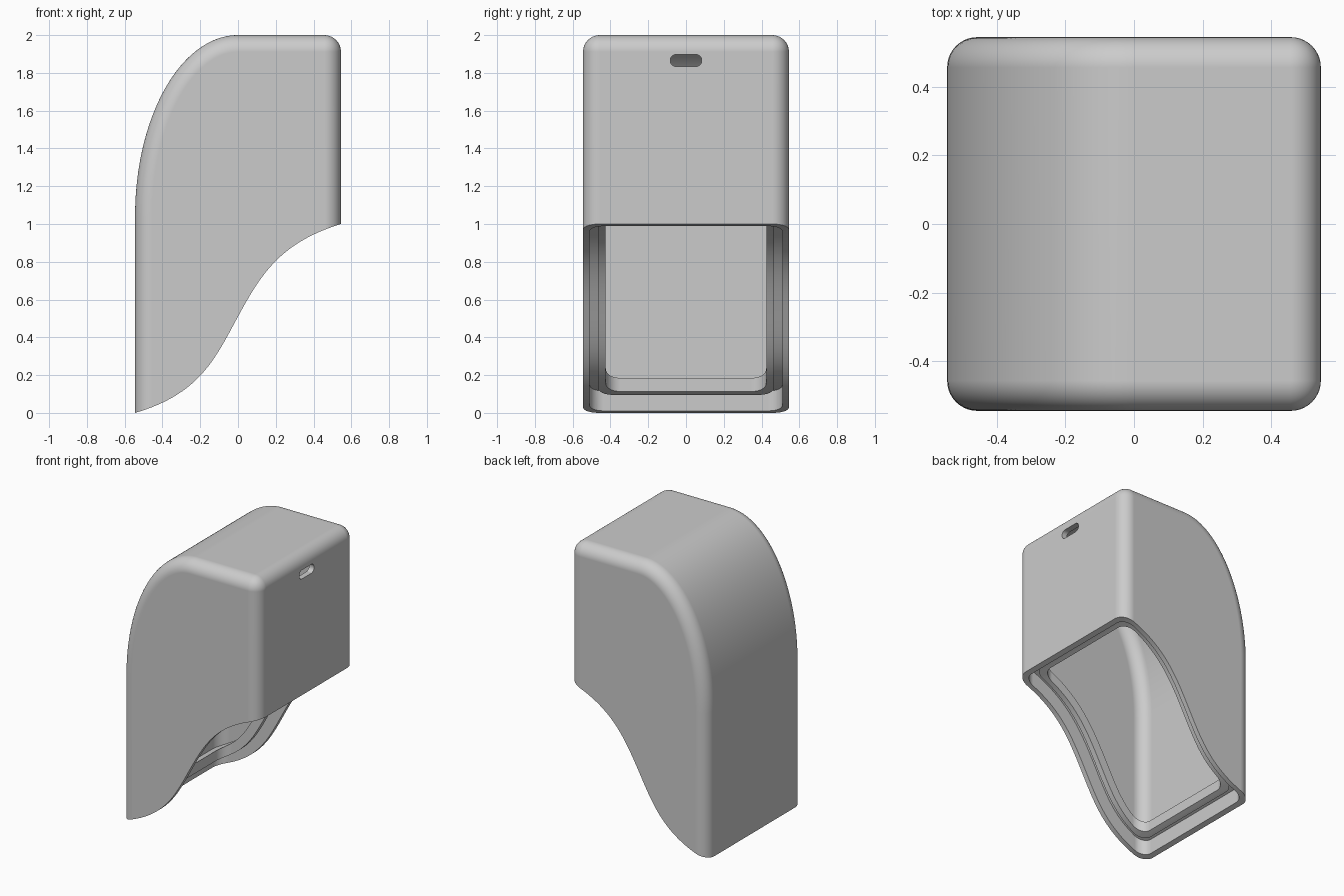
import bpy, bmesh, math
from mathutils import Vector
from mathutils.geometry import interpolate_bezier

old = bpy.data.objects.get("Cube")
if old:
    bpy.data.objects.remove(old)

HALF = 0.545       # half of the square plan
SPRING = 1.04      # height where the rounded shoulder starts

grey = bpy.data.materials.new("light grey")
grey.use_nodes = True
COLOUR = (0.6, 0.6, 0.6, 1)
grey.diffuse_color = COLOUR
grey.node_tree.nodes["Principled BSDF"].inputs["Base Color"].default_value = COLOUR


def prism(name, points, half_depth, radius=0.0):
    """Extrude an x-z outline along y and round its hard edges."""
    bm = bmesh.new()
    face = bm.faces.new([bm.verts.new((x, -half_depth, z)) for x, z in points])
    moved = bmesh.ops.extrude_face_region(bm, geom=[face])["geom"]
    bmesh.ops.translate(bm, vec=(0, 2 * half_depth, 0),
                        verts=[v for v in moved if isinstance(v, bmesh.types.BMVert)])
    bmesh.ops.recalc_face_normals(bm, faces=bm.faces)
    if radius:
        hard = [e for e in bm.edges if e.calc_face_angle(0) > math.radians(40)]
        bmesh.ops.bevel(bm, geom=hard, offset=radius, segments=10, profile=0.5,
                        affect='EDGES', clamp_overlap=False)
    mesh = bpy.data.meshes.new(name)
    bm.to_mesh(mesh)
    bm.free()
    mesh.materials.append(grey)
    obj = bpy.data.objects.new(name, mesh)
    bpy.context.collection.objects.link(obj)
    return obj


def hood(name, inset, radius):
    """Hood solid, shrunk by inset, with a quarter-ellipse shoulder."""
    w, rise = HALF - inset, 2 - SPRING - inset
    arc = [(-w * math.cos(a), SPRING + rise * math.sin(a))
           for a in (math.pi / 2 * i / 40 for i in range(41))]
    return prism(name, [(-w, -0.5)] + arc + [(w, SPRING + rise), (w, -0.5)], w, radius)


def rim_curve(offset):
    """S-shaped lower rim, moved along its normal into the body."""
    low = [Vector(p) for p in ((-0.545, 0), (-0.2, 0.1), (-0.12, 0.29), (0, 0.51))]
    high = [Vector(p) for p in ((0, 0.51), (0.12, 0.73), (0.22, 0.9), (0.545, 1.0))]
    pts = interpolate_bezier(*low, 24)[:-1] + interpolate_bezier(*high, 24)
    pts = [pts[0] - (pts[1] - pts[0]) * 20] + pts + [pts[-1] + (pts[-1] - pts[-2]) * 20]
    out = []
    for i, p in enumerate(pts):
        t = (pts[min(i + 1, len(pts) - 1)] - pts[max(i - 1, 0)]).normalized()
        out.append(tuple(p + Vector((-t.y, t.x)) * offset))
    return out


def side_of_rim(offset, level):
    """Block between the offset rim and a level far below or above it."""
    curve = rim_curve(offset)
    return prism("trim_cutter", curve + [(curve[-1][0], level), (curve[0][0], level)], 1)


def cut(target, cutter):
    """Subtract the cutter from the target and discard it."""
    mod = target.modifiers.new("cut", 'BOOLEAN')
    mod.object, mod.operation, mod.solver = cutter, 'DIFFERENCE', 'EXACT'
    bpy.ops.object.select_all(action='DESELECT')
    bpy.context.view_layer.objects.active = target
    target.select_set(True)
    bpy.ops.object.modifier_apply(modifier=mod.name)
    bpy.data.objects.remove(cutter)
    return target


def above_rim(solid, offset):
    return cut(solid, side_of_rim(offset, -2))


def below_rim(solid, offset):
    return cut(solid, side_of_rim(offset, 4))


# Outer shell with its S-shaped opening
shell = above_rim(hood("hood_shell", 0, 0.088), 0)

# Stepped rim, wide thin-walled cavity and the mouth leading to it
cut(shell, below_rim(hood("rim_recess", 0.035, 0.075), 0.10))
cut(shell, above_rim(hood("cavity", 0.04, 0.085), 0.128))
cut(shell, below_rim(hood("mouth", 0.12, 0.08), 0.18))

# Small slot through the upper wall
slot = [(0.3, 1.834), (0.8, 1.834), (0.8, 1.897), (0.3, 1.897)]
cut(shell, prism("slot_cutter", slot, 0.083, 0.03))

# Inner lip standing in the rim recess
lip = above_rim(hood("inner_lip", 0.08, 0.08), 0.064)
below_rim(lip, 0.10)
cut(lip, hood("lip_opening", 0.12, 0.08))

# Smooth shading with crisp edges
for obj in (shell, lip):
    bpy.ops.object.select_all(action='DESELECT')
    bpy.context.view_layer.objects.active = obj
    obj.select_set(True)
    bpy.ops.object.shade_smooth_by_angle(angle=math.radians(30))
    weighted = obj.modifiers.new("even_shading", 'WEIGHTED_NORMAL')
    weighted.keep_sharp = True
